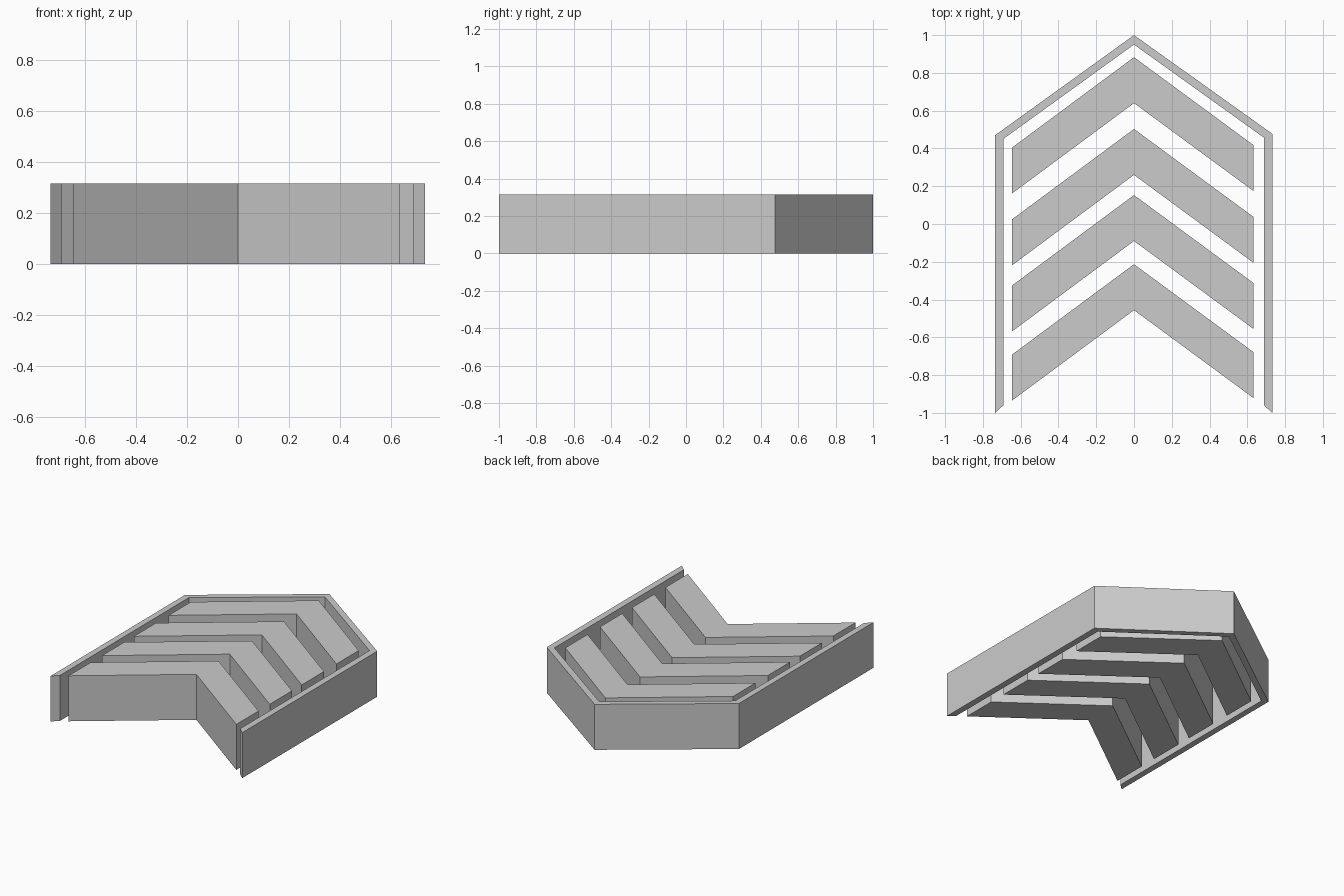
import bpy, bmesh

if "Cube" in bpy.data.objects:
    bpy.data.objects.remove(bpy.data.objects["Cube"])

HEIGHT = 0.315


def prism(name, outline):
    """Extrude a flat outline (x, y) up from the ground."""
    bm = bmesh.new()
    face = bm.faces.new([bm.verts.new((x, y, 0)) for x, y in outline])
    top = bmesh.ops.extrude_face_region(bm, geom=[face])["geom"]
    bmesh.ops.translate(bm, vec=(0, 0, HEIGHT),
                        verts=[v for v in top if isinstance(v, bmesh.types.BMVert)])
    bmesh.ops.recalc_face_normals(bm, faces=bm.faces)
    mesh = bpy.data.meshes.new(name)
    bm.to_mesh(mesh)
    bm.free()
    obj = bpy.data.objects.new(name, mesh)
    bpy.context.collection.objects.link(obj)
    return obj


# Thin pointed border, open at the front
prism("border_frame", [
    (-0.735, -1.0), (-0.735, 0.47), (0, 1.0), (0.733, 0.477), (0.733, -1.0),
    (0.688, -0.96), (0.688, 0.457), (0, 0.95), (-0.692, 0.45), (-0.692, -0.96)])

# Four stacked chevron bars, placed by the y of their upper tip
THICK = 0.243
for i, tip in enumerate((0.883, 0.503, 0.153, -0.213)):
    upper = [(-0.645, tip - 0.478), (0, tip), (0.632, tip - 0.465)]
    lower = [(x, y - THICK) for x, y in reversed(upper)]
    prism(f"chevron_bar_{i + 1}", upper + lower)
